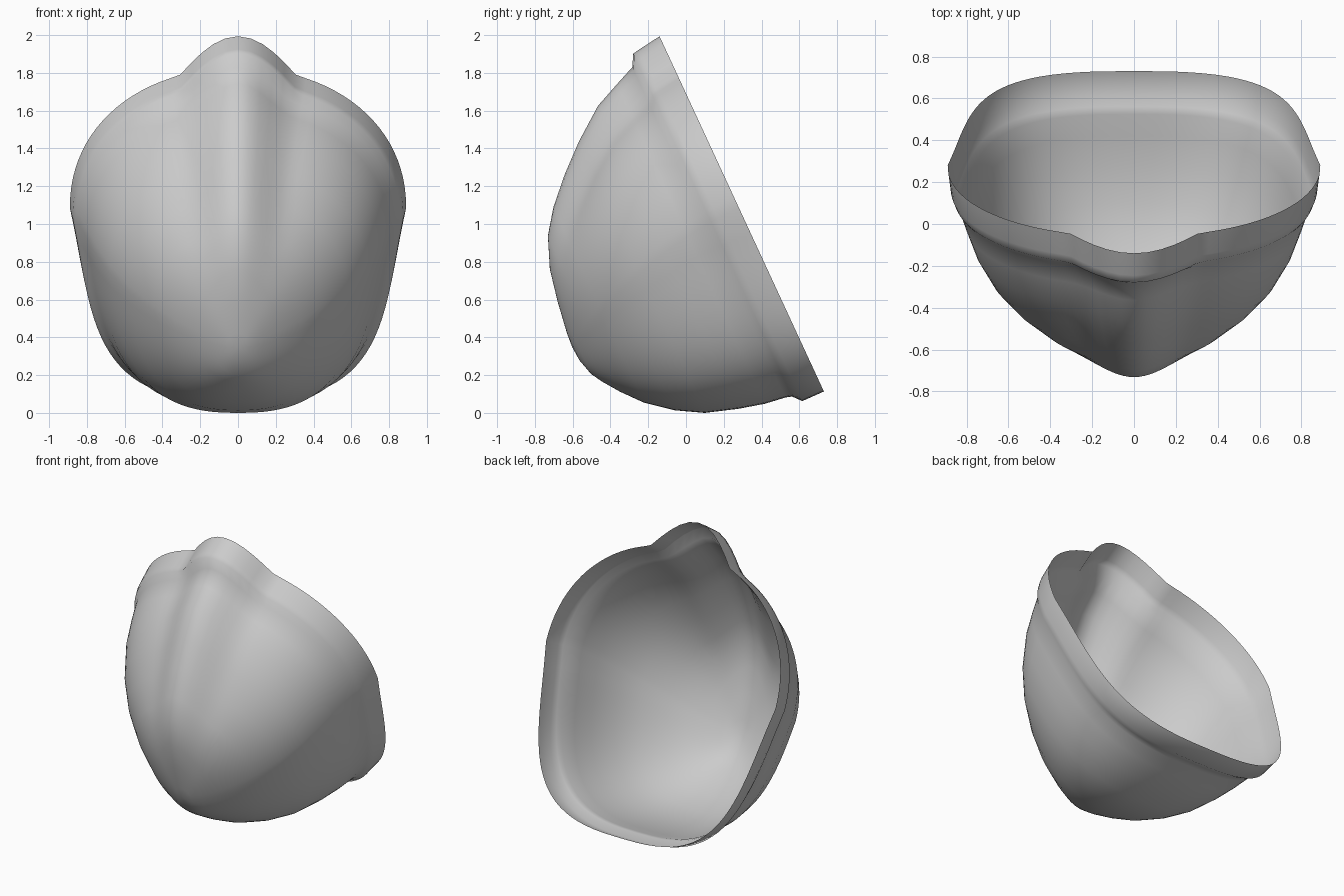
import bpy, bmesh, math
from mathutils import Vector

if "Cube" in bpy.data.objects:
    bpy.data.objects.remove(bpy.data.objects["Cube"])

# Local frame of the tilted rim plane: s runs down the rim, h runs out to the front
ORIGIN = Vector((0, -0.14, 2.0))
DOWN = Vector((0, 0.87, -1.88)).normalized()
OUT = Vector((0, -1.88, -0.87)).normalized()
SEGS = 96

# Rings: height, top s, bottom s, half width, nose bump
RINGS = [
    (0.00, 0.000, 2.072, 0.89, 0.187),
    (0.125, 0.018, 2.070, 0.875, 0.187),
    (0.165, 0.025, 2.025, 0.86, 0.187),
    (0.20, 0.088, 2.015, 0.838, 0.17),
    (0.31, 0.135, 2.000, 0.805, 0.16),
    (0.45, 0.197, 1.965, 0.76, 0.155),
    (0.62, 0.325, 1.910, 0.68, 0.15),
    (0.76, 0.450, 1.830, 0.58, 0.145),
    (0.89, 0.585, 1.725, 0.45, 0.13),
    (0.98, 0.710, 1.620, 0.33, 0.11),
    (1.045, 0.875, 1.530, 0.21, 0.06),
    (1.08, 1.050, 1.470, 0.13, 0.02),
    (1.105, 1.220, 1.380, 0.06, 0.0),
]
APEX = (1.30, 1.111)


def place(x, s, h):
    return ORIGIN + DOWN * s + OUT * h + Vector((x, 0, 0))


def spow(v, p):
    return math.copysign(abs(v) ** p, v)


def ring_points(row, i):
    h, top, bottom, w, bump = row
    k = h / 1.111
    mid = 1.0 + 0.3 * k ** 2
    p_low = 2.8 - 0.6 * k
    for j in range(SEGS):
        t = 2 * math.pi * j / SEGS
        c, sn = math.cos(t), math.sin(t)
        p = 2.12 if c > 0 else p_low
        x = w * spow(sn, 2 / p)
        reach = mid - top - bump if c > 0 else bottom - mid
        s = mid - reach * spow(c, 2 / p)
        if c > 0:
            # Nose ridge: crisp at the rim, softer and narrower over the dome
            half = min(0.31 if i < 3 else 0.36 - 0.12 * k, 0.85 * w)
            if abs(x) < half:
                u = abs(x) / half
                s -= bump * (math.cos(u * math.pi / 2) if i < 3
                             else 0.5 + 0.5 * math.cos(u * math.pi))
        else:
            # Cheeks taper towards the chin
            u = (s - mid) / reach
            x *= 1 - 0.25 * u * (1 - u) * (1 - 0.7 * k)
        yield place(x, s, h)


# Face cup shell: rim band, step and ridged dome
bm = bmesh.new()
loops = [[bm.verts.new(p) for p in ring_points(r, i)] for i, r in enumerate(RINGS)]
for a, b in zip(loops, loops[1:]):
    for j in range(SEGS):
        n = (j + 1) % SEGS
        bm.faces.new((a[j], a[n], b[n], b[j]))
tip = bm.verts.new(place(0, *APEX))
for j in range(SEGS):
    bm.faces.new((loops[-1][j], loops[-1][(j + 1) % SEGS], tip))
bmesh.ops.recalc_face_normals(bm, faces=bm.faces)
# Make sure the shell faces outward
bm.faces.ensure_lookup_table()
if bm.faces[-1].normal.dot(OUT) < 0:
    bmesh.ops.reverse_faces(bm, faces=bm.faces)
# Rest on the ground
low = min(v.co.z for v in bm.verts)
bmesh.ops.translate(bm, verts=bm.verts, vec=(0, 0, -low))
mesh = bpy.data.meshes.new("face_cup")
bm.to_mesh(mesh)
bm.free()
cup = bpy.data.objects.new("face_cup", mesh)
bpy.context.collection.objects.link(cup)
for poly in mesh.polygons:
    poly.use_smooth = True
